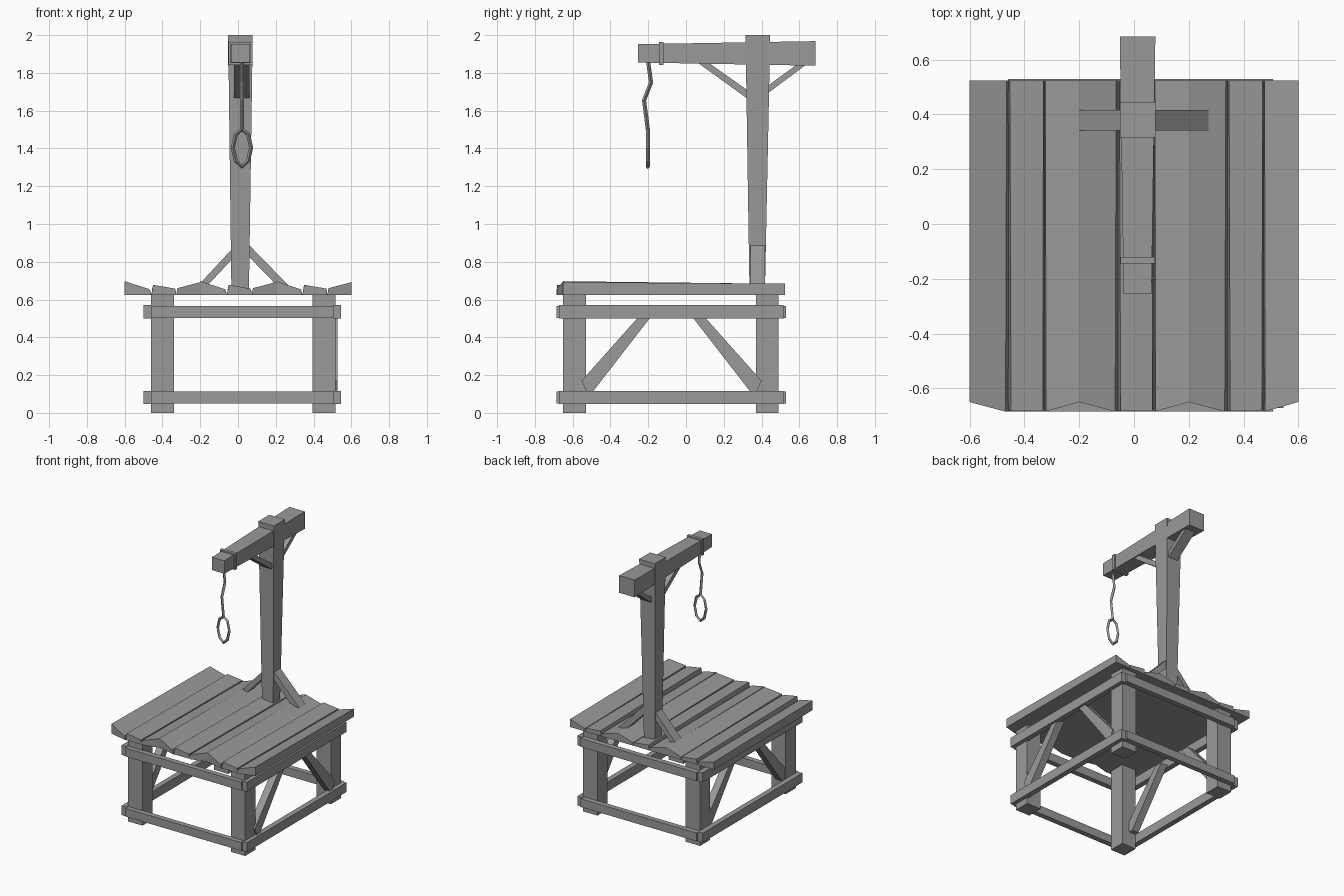
import bpy

cube = bpy.data.objects.get("Cube")
if cube:
    bpy.data.objects.remove(cube, do_unlink=True)

grey = bpy.data.materials.new("weathered grey")
grey.use_nodes = True
colour = (0.32, 0.32, 0.32, 1)
grey.diffuse_color = colour
grey.node_tree.nodes["Principled BSDF"].inputs["Base Color"].default_value = colour


def loft(name, near, far):
    """Solid between two matching outlines of 3D points."""
    n = len(near)
    faces = [list(range(n)), list(range(n, 2 * n))[::-1]]
    faces += [(i, i + n, (i + 1) % n + n, (i + 1) % n) for i in range(n)]
    mesh = bpy.data.meshes.new(name)
    mesh.from_pydata(near + far, [], faces)
    mesh.materials.append(grey)
    bpy.context.collection.objects.link(bpy.data.objects.new(name, mesh))
    # Consistent outward normals
    import bmesh
    bm = bmesh.new()
    bm.from_mesh(mesh)
    bmesh.ops.recalc_face_normals(bm, faces=bm.faces)
    bm.to_mesh(mesh)
    bm.free()


def rect_y(x0, x1, y, z0, z1):
    return [(x0, y, z0), (x1, y, z0), (x1, y, z1), (x0, y, z1)]


def rect_z(x0, x1, y0, y1, z):
    return [(x0, y0, z), (x1, y0, z), (x1, y1, z), (x0, y1, z)]


def box(name, x, y, z):
    loft(name, rect_z(*x, *y, z[0]), rect_z(*x, *y, z[1]))


def prism_x(name, outline, x0, x1):
    loft(name, [(x0, y, z) for y, z in outline], [(x1, y, z) for y, z in outline])


def prism_y(name, outline, y0, y1):
    loft(name, [(x, y0, z) for x, z in outline], [(x, y1, z) for x, z in outline])


# Platform legs
for side, x in (("right", -0.46), ("left", 0.395)):
    for end, y in (("front", -0.65), ("back", 0.37)):
        box(f"{end}_{side}_leg", (x, x + 0.12), (y, y + 0.12), (0, 0.63))

# Rails around the legs, low and high
for level, z0, z1 in (("lower", 0.05, 0.112), ("upper", 0.503, 0.567)):
    for end, y in (("front", -0.685), ("back", 0.49)):
        box(f"{level}_{end}_rail", (-0.46, 0.508), (y, y + 0.04), (z0, z1))
    for side, x in (("right", -0.5), ("left", 0.505)):
        box(f"{level}_{side}_rail", (x, x + 0.04), (-0.672, 0.515),
            (z0 - 0.004, z1 + 0.004))

# Diagonal struts on both sides of the platform
strut = [(-0.553, 0.17), (-0.526, 0.11), (-0.495, 0.11), (-0.185, 0.51), (-0.25, 0.51)]
mirrored = [(-0.153 - y, z) for y, z in strut]
for side, x in (("right", -0.455), ("left", 0.472)):
    prism_x(f"{side}_front_strut", strut, x, x + 0.055)
    prism_x(f"{side}_back_strut", mirrored, x, x + 0.055)

# Deck planks: falling, level and rising, repeated across
base = 0.625
planks = (  # x0, x1, bevel left/right, front y left/right, top left/right
    (0.0, 0.141, 0, 0.01, -0.65, -0.685, 0.697, 0.655),
    (0.141, 0.273, 0.01, 0.006, -0.682, -0.68, 0.678, 0.658),
    (0.273, 0.4, 0.006, 0, -0.684, -0.65, 0.66, 0.692),
)
for group in range(3):
    for k, (a, b, l, r, yl, yr, zl, zr) in enumerate(planks):
        a, b = a - 0.6 + group * 0.4, b - 0.6 + group * 0.4
        front = [(a, yl, base), (b, yr, base), (b - r, yr, zr), (a + l, yl, zl)]
        back = [(a, 0.523, base), (b, 0.523, base),
                (b - r * 0.6, 0.523, zr - 0.008), (a + l * 0.6, 0.523, zl - 0.014)]
        loft(f"deck_plank_{group * 3 + k + 1}", front, back)

# Tapered post and cross beam
loft("post", rect_z(-0.035, 0.058, 0.336, 0.418, 0.65),
     rect_z(-0.052, 0.078, 0.315, 0.446, 2.0))
loft("beam", rect_y(-0.038, 0.064, -0.255, 1.855, 1.952),
     rect_y(-0.052, 0.078, 0.685, 1.838, 1.968))

# Braces under the beam
prism_x("front_beam_brace", [(0.06, 1.855), (0.118, 1.855), (0.33, 1.705), (0.33, 1.66)],
        -0.02, 0.06)
prism_x("back_beam_brace", [(0.645, 1.85), (0.595, 1.85), (0.43, 1.73), (0.43, 1.69)],
        -0.02, 0.06)

# Braces at the foot of the post
prism_y("right_foot_brace", [(-0.03, 0.87), (-0.03, 0.815), (-0.165, 0.67), (-0.215, 0.67)],
        0.342, 0.417)
prism_y("left_foot_brace", [(0.05, 0.898), (0.05, 0.835), (0.21, 0.67), (0.272, 0.67)],
        0.342, 0.417)

# Rope wrap around the beam
box("rope_wrap", (-0.05, 0.076), (-0.144, -0.12), (1.843, 1.964))


def rope(name, points, radius, closed):
    curve = bpy.data.curves.new(name, "CURVE")
    curve.dimensions = "3D"
    curve.bevel_depth = radius
    curve.bevel_resolution = 0
    curve.use_fill_caps = True
    spline = curve.splines.new("POLY")
    spline.points.add(len(points) - 1)
    for p, co in zip(spline.points, points):
        p.co = (*co, 1)
    spline.use_cyclic_u = closed
    spline.use_smooth = False
    curve.materials.append(grey)
    bpy.context.collection.objects.link(bpy.data.objects.new(name, curve))


# Hanging rope with its loop
cx, cy = 0.021, -0.202
rope("hanging_rope", [(cx, cy, 1.87), (cx, -0.185, 1.75), (cx, -0.222, 1.655),
                      (cx, cy, 1.5)], 0.011, False)
half = [(0, 1.5), (0.033, 1.475), (0.048, 1.405), (0.033, 1.335), (0, 1.303)]
loop = half + [(-x, z) for x, z in half[-2:0:-1]]
rope("rope_loop", [(cx + x, cy, z) for x, z in loop], 0.011, True)
